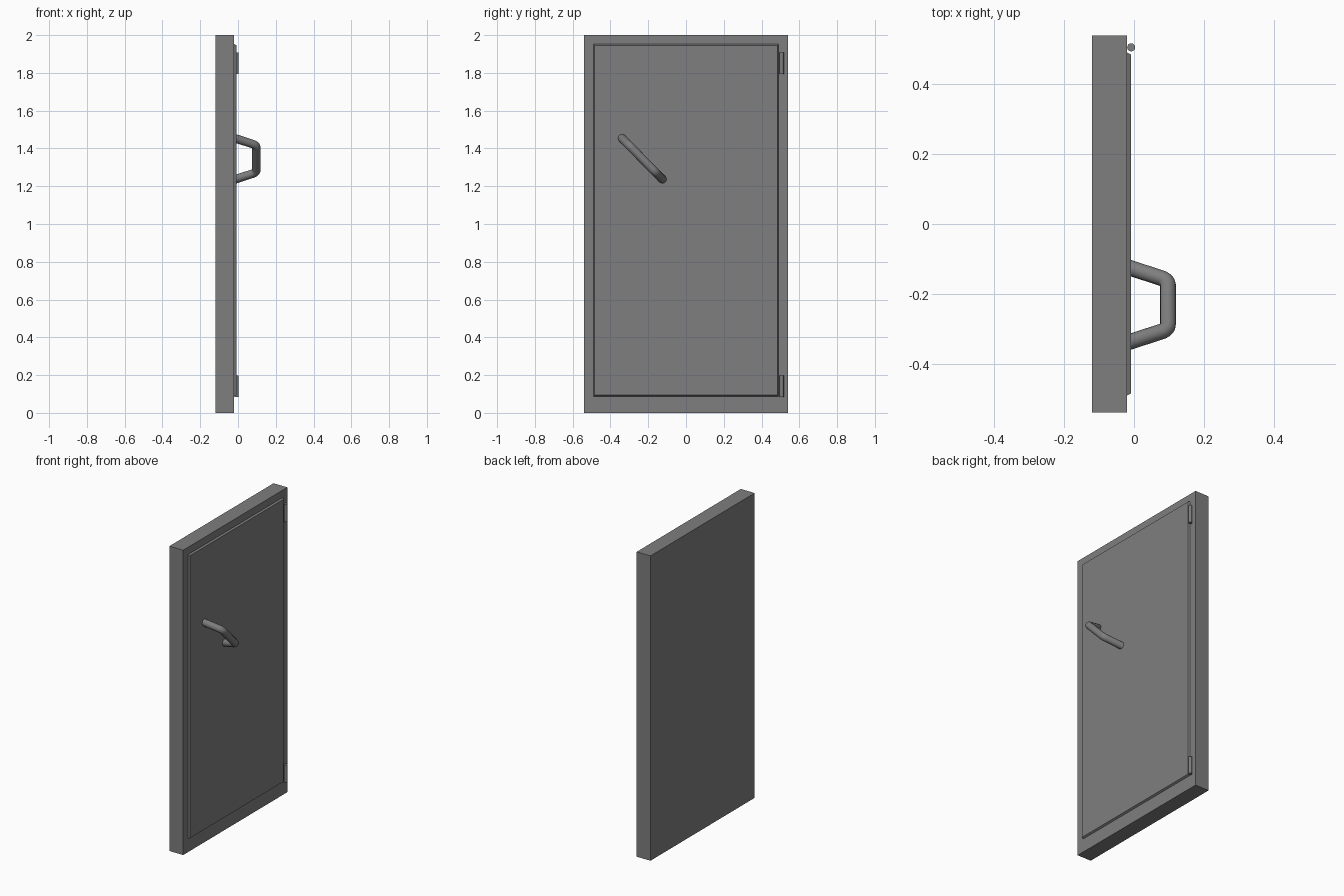
import bpy, bmesh
from mathutils import Vector

if "Cube" in bpy.data.objects:
    bpy.data.objects.remove(bpy.data.objects["Cube"])

grey = bpy.data.materials.new("steel_grey")
grey.diffuse_color = (0.21, 0.21, 0.21, 1)
grey.use_nodes = True
grey.node_tree.nodes["Principled BSDF"].inputs["Base Color"].default_value = grey.diffuse_color


def mesh_object(name, bm):
    bmesh.ops.recalc_face_normals(bm, faces=bm.faces)
    me = bpy.data.meshes.new(name)
    bm.to_mesh(me)
    bm.free()
    me.materials.append(grey)
    ob = bpy.data.objects.new(name, me)
    bpy.context.collection.objects.link(ob)
    return ob


def slab(name, x0, x1, y, z0, z1, inset=0.0):
    """Box facing +x; the front face is narrowed by inset to make a chamfer."""
    bm = bmesh.new()
    bmesh.ops.create_cube(bm, size=1)
    for v in bm.verts:
        front = v.co.x > 0
        i = inset if front else 0
        v.co = (x1 if front else x0,
                (y - i) if v.co.y > 0 else -(y - i),
                (z1 - i) if v.co.z > 0 else (z0 + i))
    return mesh_object(name, bm)


def smooth(ob, angle=0.6):
    bpy.ops.object.select_all(action='DESELECT')
    ob.select_set(True)
    bpy.context.view_layer.objects.active = ob
    bpy.ops.object.shade_smooth_by_angle(angle=angle)


# Door frame and the chamfered door panel on its front
slab("door_frame", -0.12, -0.02, 0.54, 0.0, 2.0)
slab("door_panel", -0.03, -0.008, 0.496, 0.083, 1.957, 0.011)

# Hinge pins
for name, z0, z1 in (("lower_hinge", 0.085, 0.199), ("upper_hinge", 1.793, 1.908)):
    bm = bmesh.new()
    bmesh.ops.create_cone(bm, cap_ends=True, segments=20, radius1=0.0115,
                          radius2=0.0115, depth=z1 - z0)
    bmesh.ops.translate(bm, verts=bm.verts, vec=(-0.008, 0.506, (z0 + z1) / 2))
    smooth(mesh_object(name, bm))

# Bent tube handle, slanted across the panel
pts = [Vector(p) for p in ((-0.02, -0.340, 1.455), (0.0975, -0.302, 1.417),
                           (0.0975, -0.161, 1.273), (-0.02, -0.123, 1.235))]
path = [pts[0]]
for a, b, c in zip(pts, pts[1:], pts[2:]):      # rounded corners
    p, q = b + (a - b).normalized() * 0.022, b + (c - b).normalized() * 0.022
    for k in range(7):
        t = k / 6
        path.append(p * (1 - t) ** 2 + b * 2 * t * (1 - t) + q * t * t)
path.append(pts[-1])

cu = bpy.data.curves.new("handle", 'CURVE')
cu.dimensions = '3D'
cu.bevel_depth = 0.0225
cu.bevel_resolution = 6
cu.use_fill_caps = True
sp = cu.splines.new('POLY')
sp.points.add(len(path) - 1)
for sp_pt, co in zip(sp.points, path):
    sp_pt.co = (*co, 1)
cu.materials.append(grey)
handle = bpy.data.objects.new("handle", cu)
bpy.context.collection.objects.link(handle)
bpy.ops.object.select_all(action='DESELECT')
handle.select_set(True)
bpy.context.view_layer.objects.active = handle
bpy.ops.object.convert(target='MESH')
smooth(bpy.context.view_layer.objects.active)
